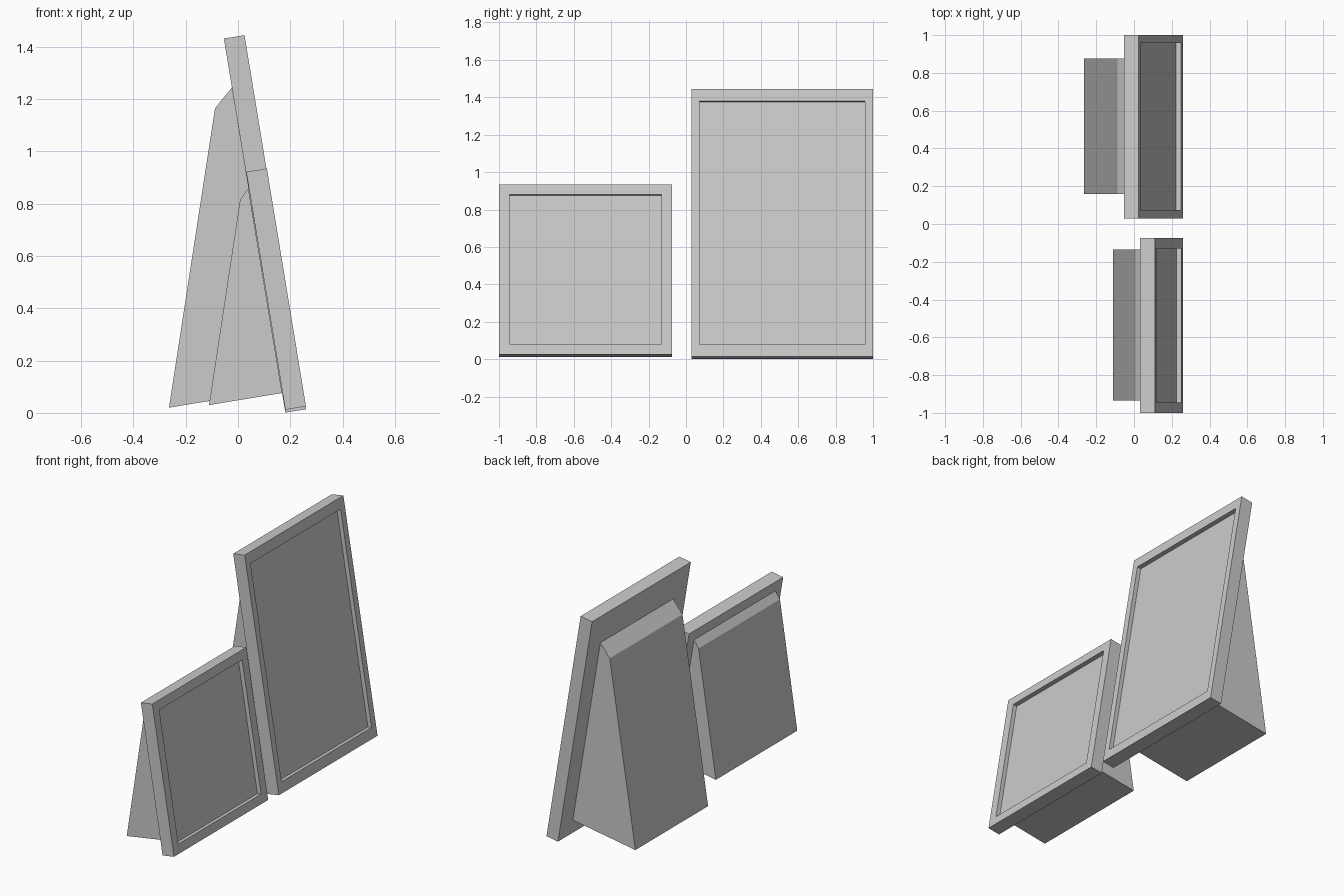
import bpy, bmesh, math
from mathutils import Vector

if "Cube" in bpy.data.objects:
    bpy.data.objects.remove(bpy.data.objects["Cube"])

TILT = math.radians(9.33)   # backward lean of both panels
THICK = 0.08
RECESS = 0.026


def finish(name, bm):
    bmesh.ops.recalc_face_normals(bm, faces=bm.faces[:])
    mesh = bpy.data.meshes.new(name)
    bm.to_mesh(mesh)
    bm.free()
    obj = bpy.data.objects.new(name, mesh)
    bpy.context.collection.objects.link(obj)
    return obj


def prism(bm, profile, y0, y1):
    """Extrude an (x, z) outline from y0 to y1."""
    face = bm.faces.new([bm.verts.new((x, y0, z)) for x, z in profile])
    ext = bmesh.ops.extrude_face_region(bm, geom=[face], use_keep_orig=True)
    verts = [g for g in ext["geom"] if isinstance(g, bmesh.types.BMVert)]
    bmesh.ops.translate(bm, verts=verts, vec=(0, y1 - y0, 0))
    bmesh.ops.recalc_face_normals(bm, faces=bm.faces[:])


def framed_panel(name, y0, y1, base_z, height, side, rail):
    """Leaning slab whose front (+x) face has a shallow recess."""
    bm = bmesh.new()
    prism(bm, [(0, 0), (0, height), (-THICK, height), (-THICK, 0)], y0, y1)
    bm.normal_update()
    front = max(bm.faces, key=lambda f: f.normal.x)
    # inset the front face, then place the opening exactly
    bmesh.ops.inset_region(bm, faces=[front], thickness=0.03)
    mid_y = (y0 + y1) / 2
    for v in front.verts:
        v.co = Vector((0,
                       y0 + side if v.co.y < mid_y else y1 - side,
                       rail if v.co.z < height / 2 else height - rail))
    # push the opening inward
    inner = bmesh.ops.extrude_discrete_faces(bm, faces=[front])["faces"][0]
    bmesh.ops.translate(bm, verts=inner.verts[:], vec=(-RECESS, 0, 0))
    obj = finish(name, bm)
    obj.location = (0.26, 0, base_z)
    obj.rotation_euler = (0, -TILT, 0)
    return obj


def back_stand(name, profile, y0, y1):
    """Solid wedge behind a panel."""
    bm = bmesh.new()
    prism(bm, profile, y0, y1)
    return finish(name, bm)


# Tall picture frame and its wedge
framed_panel("large_frame", 0.03, 1.0, 0.014, 1.45, 0.043, 0.066)
back_stand("large_stand",
           [(-0.264, 0.02), (0.166, 0.091), (-0.0235, 1.245), (-0.088, 1.165)],
           0.16, 0.875)

# Short picture frame and its wedge
framed_panel("small_frame", -1.0, -0.075, 0.025, 0.922, 0.056, 0.056)
back_stand("small_stand",
           [(-0.111, 0.03), (0.169, 0.076), (0.0395, 0.86), (0.008, 0.815)],
           -0.935, -0.135)
